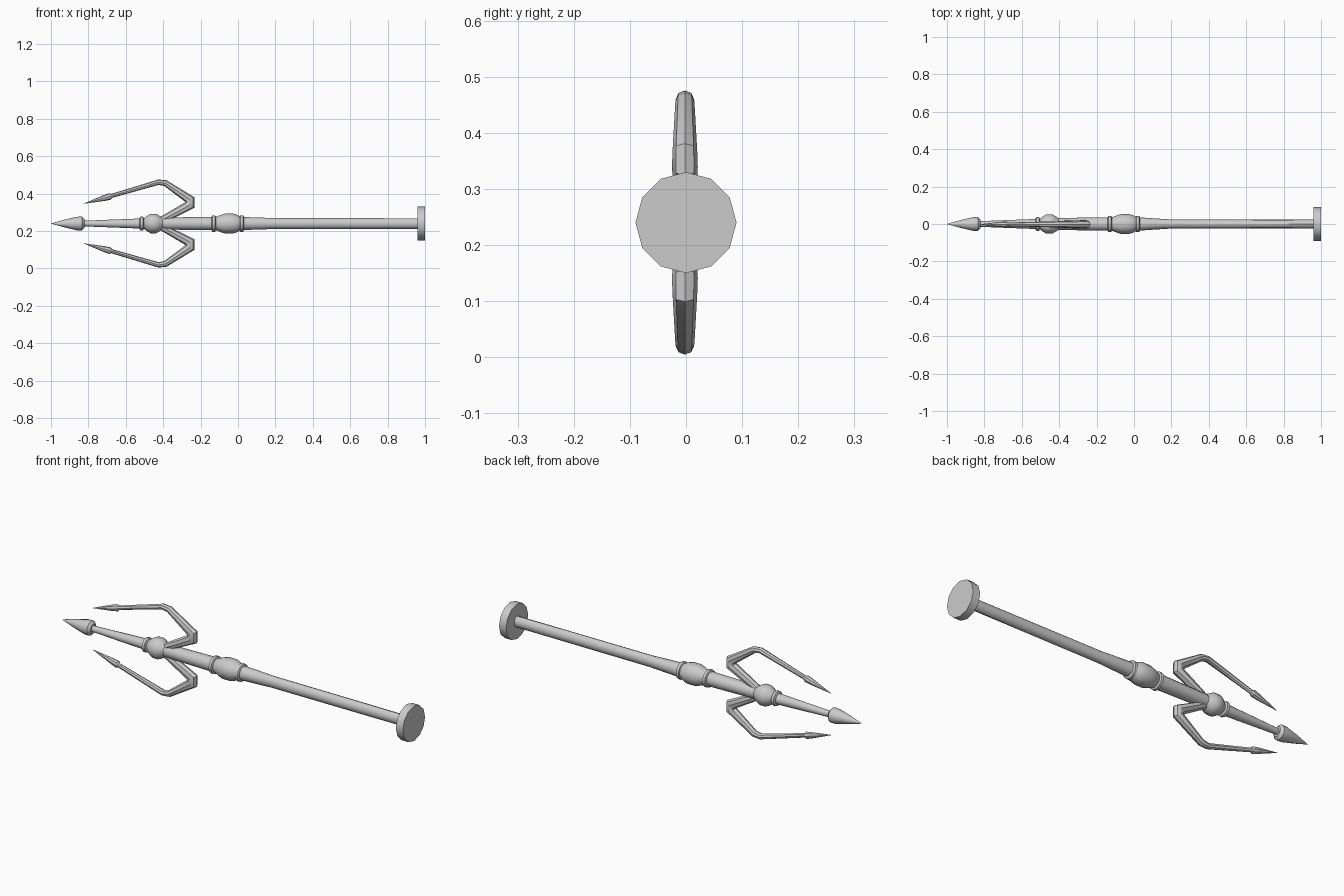
import bpy
from math import sin, cos, pi, radians
from mathutils import Vector

if "Cube" in bpy.data.objects:
    bpy.data.objects.remove(bpy.data.objects["Cube"])

AXIS = 0.24  # height of the shaft axis


def loft(name, rings, sides, y0=0.0, mirror=False, flat=False):
    """Sweep a polygon along a path in the XZ plane; rings = (x, z above axis, in-plane radius, y radius)."""
    pts = [Vector((r[0], r[1])) for r in rings]
    verts, faces = [], []
    for i, (x, z, rn, ry) in enumerate(rings):
        a = (pts[i] - pts[i - 1]).normalized() if i else None
        b = (pts[i + 1] - pts[i]).normalized() if i < len(pts) - 1 else None
        a, b = a or b, b or a
        t = (a + b).normalized()
        n = Vector((-t.y, t.x)) / max(0.6, t.dot(a))  # mitred corner
        for k in range(sides):
            ang = 2 * pi * k / sides
            verts.append((x + n.x * rn * cos(ang), y0 + ry * sin(ang), z + n.y * rn * cos(ang)))
    for i in range(len(rings) - 1):
        for k in range(sides):
            j = (k + 1) % sides
            faces.append((i * sides + k, i * sides + j, (i + 1) * sides + j, (i + 1) * sides + k))
    last = (len(rings) - 1) * sides
    faces += [tuple(reversed(range(sides))), tuple(range(last, last + sides))]
    faces = [f[::-1] for f in faces]
    me = bpy.data.meshes.new(name)
    me.from_pydata(verts, [], faces)
    me.validate()
    ob = bpy.data.objects.new(name, me)
    bpy.context.collection.objects.link(ob)
    ob.location.z = AXIS
    bpy.ops.object.select_all(action='DESELECT')
    ob.select_set(True)
    bpy.context.view_layer.objects.active = ob
    bpy.ops.object.mode_set(mode='EDIT')
    bpy.ops.mesh.select_all(action='SELECT')
    bpy.ops.mesh.normals_make_consistent(inside=False)
    bpy.ops.object.mode_set(mode='OBJECT')
    if not flat:
        bpy.ops.object.shade_smooth_by_angle(angle=radians(33))
    if mirror:
        m = ob.modifiers.new("mirror", 'MIRROR')
        m.use_axis = (False, False, True)
    return ob


def lathe(name, profile, sides=12, flat=False):
    return loft(name, [(x, 0, r, r) for x, r in profile], sides, flat=flat)


# Handle, slightly narrower in depth than in height
loft("handle", [(0.97, 0, 0.028, 0.023), (0.2, 0, 0.029, 0.024),
                (0.05, 0, 0.034, 0.034), (-0.02, 0, 0.036, 0.036)], 12)

# Pommel disc
lathe("pommel", [(0.96, 0.09), (1.0, 0.09)])

# Upper shaft, from the grip collar to the centre spike
lathe("upper_shaft", [(-0.02, 0.036), (-0.13, 0.036), (-0.4, 0.032),
                      (-0.52, 0.027), (-0.85, 0.014)])

# Grip collar: bulge between two thin rings
lathe("grip_bulge", [(0.015, 0.036), (-0.008, 0.048), (-0.028, 0.053),
                     (-0.07, 0.053), (-0.092, 0.046), (-0.12, 0.035)])
for x, r in ((0.02, 0.044), (-0.13, 0.044), (-0.515, 0.037)):
    lathe("collar_ring", [(x + 0.012, r - 0.009), (x + 0.007, r), (x - 0.007, r),
                          (x - 0.012, r - 0.009)])

# Fork collar
lathe("fork_bulge", [(-0.405, 0.032), (-0.42, 0.042), (-0.438, 0.052),
                     (-0.468, 0.052), (-0.486, 0.041), (-0.503, 0.028)])

# Centre spike
lathe("centre_spike", [(-0.822, 0.024), (-0.834, 0.037), (-0.862, 0.036),
                       (-0.93, 0.02), (-1.0, 0.0005)], flat=False)

# Bent side prongs with barbed points, mirrored above and below the shaft
loft("side_prongs", [(-0.42, 0.012, 0.018, 0.018), (-0.257, 0.099, 0.025, 0.023),
                     (-0.257, 0.128, 0.024, 0.022), (-0.388, 0.216, 0.016, 0.017),
                     (-0.425, 0.221, 0.014, 0.016), (-0.675, 0.148, 0.011, 0.010),
                     (-0.685, 0.145, 0.018, 0.016), (-0.72, 0.135, 0.015, 0.013),
                     (-0.826, 0.106, 0.0005, 0.0005)], 8, y0=-0.002, mirror=True)
